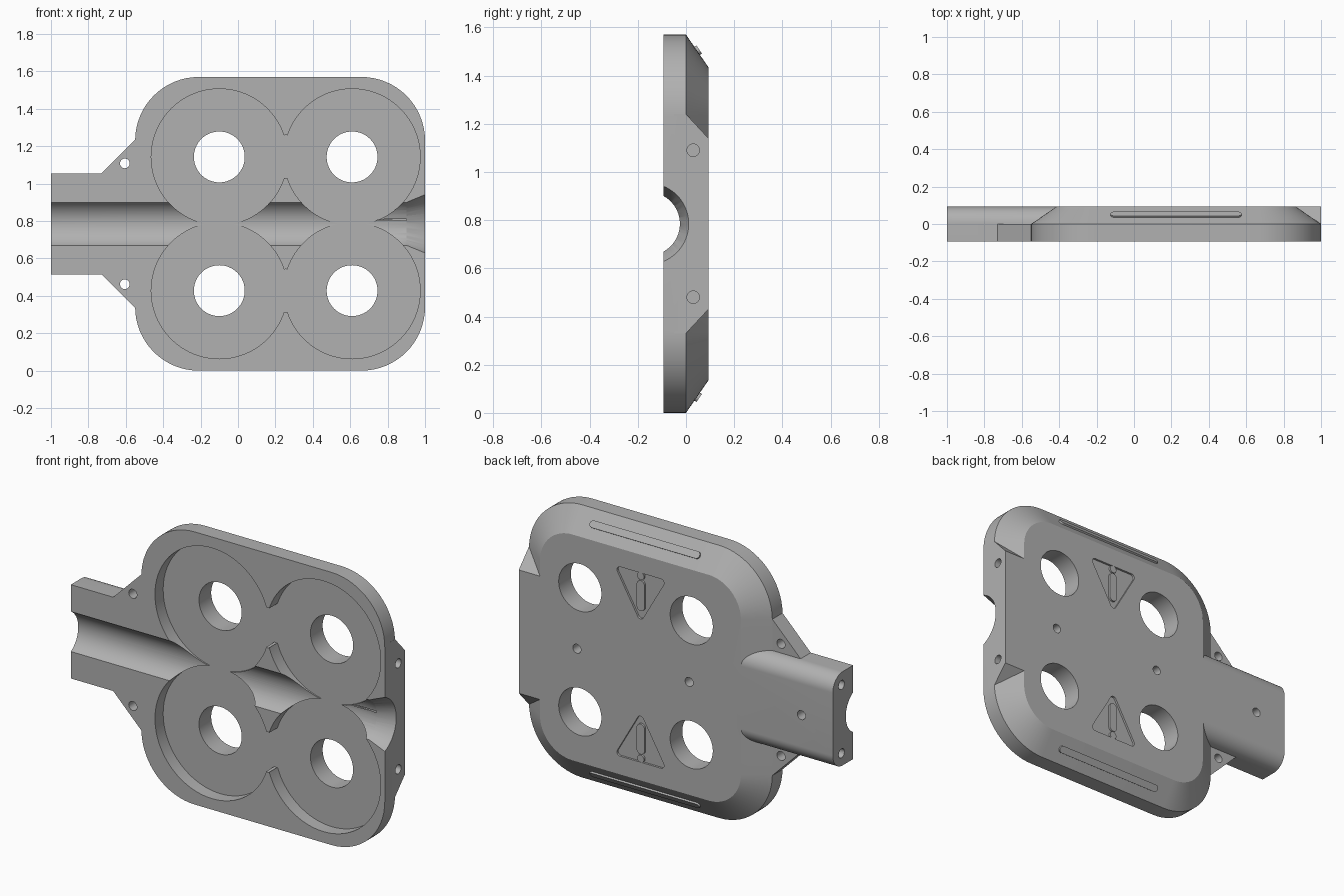
import bpy, bmesh, math
from mathutils import Vector

cube = bpy.data.objects.get("Cube")
if cube:
    bpy.data.objects.remove(cube)

grey = bpy.data.materials.new("grey")
grey.use_nodes = True
grey.diffuse_color = (0.44, 0.44, 0.44, 1)
grey.node_tree.nodes["Principled BSDF"].inputs["Base Color"].default_value = grey.diffuse_color

X, Y, Z = Vector((1, 0, 0)), Vector((0, 1, 0)), Vector((0, 0, 1))
T = 0.093            # half thickness
MID = 0.785          # height of the symmetry plane
CX = 0.225           # middle of the housing
COIL_X = (-0.10, 0.61)
SLOPE = 0.135        # inset of the bevelled back


def loft(name, rings):
    """Closed solid through rings of equal point count."""
    bm = bmesh.new()
    loops = [[bm.verts.new(p) for p in ring] for ring in rings]
    n = len(loops[0])
    for a, b in zip(loops, loops[1:]):
        for i in range(n):
            j = (i + 1) % n
            bm.faces.new((a[i], a[j], b[j], b[i]))
    bm.faces.new(loops[0])
    bm.faces.new(loops[-1][::-1])
    bmesh.ops.recalc_face_normals(bm, faces=bm.faces)
    mesh = bpy.data.meshes.new(name)
    bm.to_mesh(mesh)
    bm.free()
    mesh.materials.append(grey)
    ob = bpy.data.objects.new(name, mesh)
    bpy.context.collection.objects.link(ob)
    return ob


def place(points, origin, u, v):
    return [origin + u * a + v * b for a, b in points]


def prism(name, points, w0, w1, u=X, v=Z, n=Y, origin=Vector()):
    return loft(name, [place(points, origin + n * w, u, v) for w in (w0, w1)])


def arc(cx, cy, r, a0, a1, n=16):
    angles = [math.radians(a0 + (a1 - a0) * i / n) for i in range(n + 1)]
    return [(cx + r * math.cos(a), cy + r * math.sin(a)) for a in angles]


def circle(cx, cy, r, n=48):
    return arc(cx, cy, r, 0, 360, n)[:-1]


def rounded(centres, r):
    """Outline around counter-clockwise centres, with corner radius r."""
    out = []
    for i, (x, y) in enumerate(centres):
        px, py = centres[i - 1]
        nx, ny = centres[(i + 1) % len(centres)]
        a0 = math.degrees(math.atan2(y - py, x - px)) - 90
        a1 = math.degrees(math.atan2(ny - y, nx - x)) - 90
        out += arc(x, y, r, a0, a0 + (a1 - a0) % 360)
    return out


def combine(target, tool, operation):
    mod = target.modifiers.new("join", "BOOLEAN")
    mod.operation, mod.solver, mod.object = operation, "EXACT", tool
    bpy.context.view_layer.objects.active = target
    bpy.ops.object.modifier_apply(modifier=mod.name)
    bpy.data.objects.remove(tool)


def cut(tool):
    combine(housing, tool, "DIFFERENCE")


def add(tool):
    combine(housing, tool, "UNION")


def flip(points, s):
    """Mirror an outline about the symmetry plane."""
    return [(x, MID + s * z) for x, z in points]


# Housing with a bevelled back
def outline(r):
    dx, dz = 0.435, 0.445
    return rounded([(CX - dx, MID - dz), (CX + dx, MID - dz),
                    (CX + dx, MID + dz), (CX - dx, MID + dz)], r)


housing = loft("housing", [place(outline(r), Y * y, X, Z)
                           for r, y in ((0.34, -T), (0.34, 0), (0.34 - SLOPE, T))])

# Flat end block on the left side
end_profile = [(-0.05, 0.455), (0, 0.455), (T, 0.355), (T, -0.355), (0, -0.455), (-0.05, -0.455)]
add(prism("end_block", flip(end_profile, 1), 0.7, 1.0, u=Y, v=Z, n=X))

# Handle with rounded back edges
r = 0.09
handle_profile = ([(-T, MID - 0.27)] + arc(T - r, MID - 0.27 + r, r, -90, 0)
                  + arc(T - r, MID + 0.27 - r, r, 0, 90) + [(-T, MID + 0.27)])
add(prism("handle", handle_profile, -1.0, -0.3, u=Y, v=Z, n=X))

# Corner gussets
for s in (1, -1):
    gusset = [(-0.73, 0.27), (-0.55, 0.45), (-0.45, 0.45), (-0.45, 0.2), (-0.73, 0.2)]
    add(prism("gusset", flip(gusset, s), -T, 0))

# Coil pockets, their through holes and the gaps between neighbours
FLOOR = -0.018
for s in (1, -1):
    for x in COIL_X:
        cut(prism("pocket", flip(circle(x, 0.3575, 0.364, 96), s), -0.2, FLOOR))
    cut(prism("gap", flip(rounded([(0.255, 0.257), (0.255, 0.46)], 0.015), s), -0.2, FLOOR))
    for x in COIL_X:
        cut(prism("hole", flip(circle(x, 0.3575, 0.136, 64), s), -0.2, 0.2))

# Cable channel with a flared mouth
cut(prism("channel", circle(-0.157, MID, 0.1316, 96), -1.1, 0.95, u=Y, v=Z, n=X))
cut(loft("flare", [place(circle(-0.157, MID, rad, 96), X * x, Y, Z)
                   for x, rad in ((0.9, 0.131), (1.05, 0.187))]))

# Screw and pin holes
PIN = 0.026
for s in (1, -1):
    cut(prism("gusset_hole", flip(circle(-0.605, 0.323, PIN, 24), s), -0.2, 0.2))
    cut(prism("end_hole", circle(0.03, MID + s * 0.305, PIN, 24), 0.93, 1.1, u=Y, v=Z, n=X))
    cut(prism("handle_hole", circle(0.013, MID + s * 0.197, PIN, 24), -1.1, -0.93, u=Y, v=Z, n=X))
for x in (0.63, -0.085, -0.80):
    cut(prism("back_hole", circle(x, MID, PIN, 24), 0.03, 0.2))

parts = [housing]
for s, side in ((1, "upper"), (-1, "lower")):
    # Recessed warning triangle with a raised mark
    triangle = rounded([(CX, 0.3), (CX + 0.13, 0.525), (CX - 0.13, 0.525)], 0.02)
    cut(prism("triangle", flip(triangle, s), T - 0.012, 0.2))
    mark = rounded([(CX, 0.35), (CX, 0.475)], 0.025)
    parts.append(prism(side + "_mark_bar", flip(mark, s), T - 0.02, T - 0.001))
    parts.append(prism(side + "_mark_dot", flip(circle(CX, 0.526, 0.022, 24), s), T - 0.02, T - 0.001))

    # Raised rib on the bevel
    down = Vector((0, T, -s * SLOPE)).normalized()
    out = Vector((0, SLOPE, s * T)).normalized()
    rib = rounded([(-0.33, 0), (0.33, 0)], 0.02)
    parts.append(prism(side + "_rib", rib, -0.01, 0.01, u=X, v=down, n=out,
                       origin=Vector((CX, T / 2, MID + s * (0.785 - SLOPE / 2)))))

# Smooth the curved walls, keep the edges sharp
bpy.ops.object.select_all(action="DESELECT")
for ob in parts:
    ob.select_set(True)
bpy.context.view_layer.objects.active = housing
bpy.ops.object.shade_smooth_by_angle(angle=math.radians(25))
